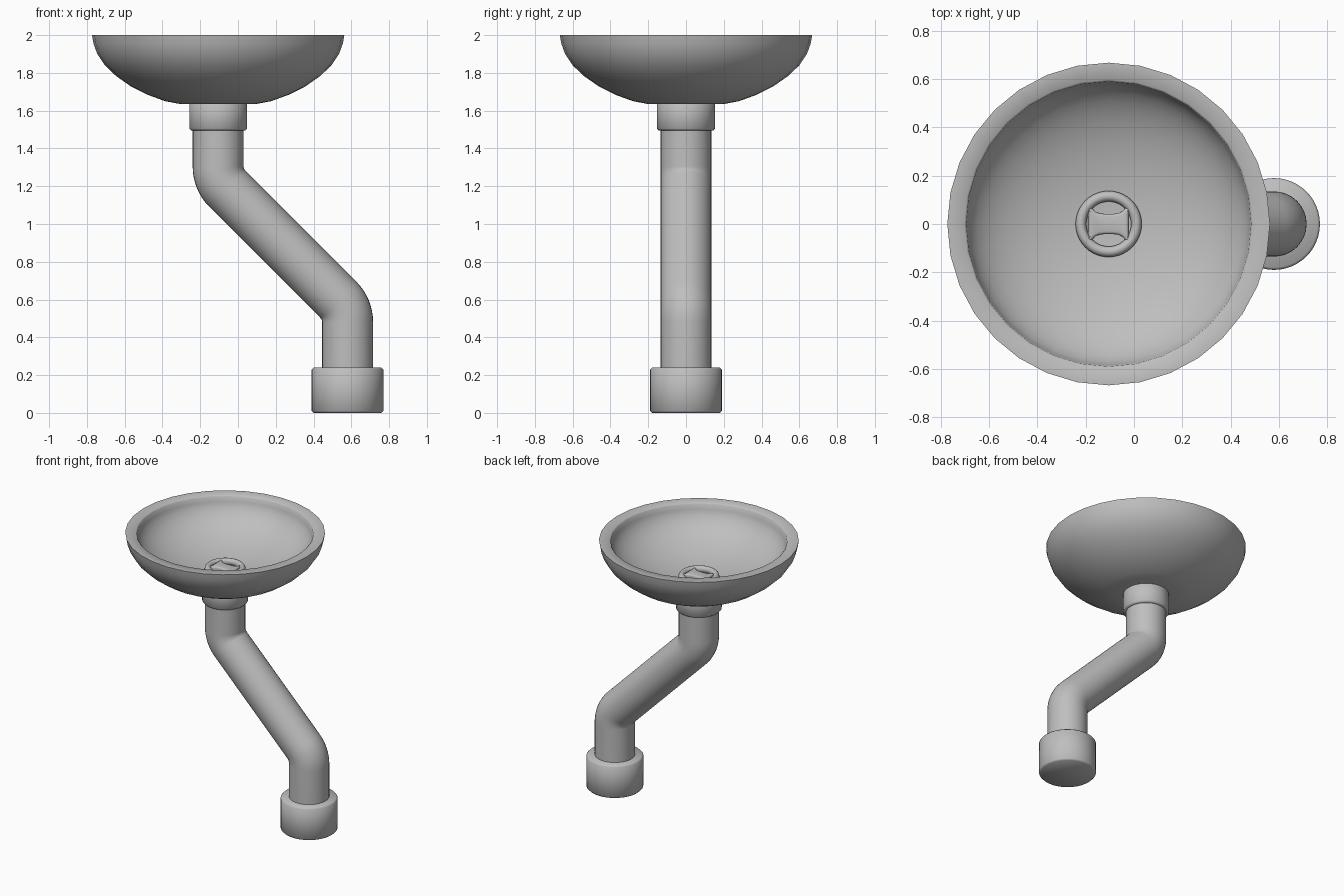
import bpy, bmesh, math
from mathutils import Vector

cube = bpy.data.objects.get("Cube")
if cube:
    bpy.data.objects.remove(cube, do_unlink=True)

GREY = (0.52, 0.52, 0.52, 1.0)
mat = bpy.data.materials.new("plain grey")
mat.use_nodes = True
mat.diffuse_color = GREY
mat.node_tree.nodes["Principled BSDF"].inputs["Base Color"].default_value = GREY

BOWL_X, FOOT_X = -0.105, 0.58


def finish(obj, angle=35):
    obj.data.materials.clear()
    obj.data.materials.append(mat)
    bpy.ops.object.select_all(action='DESELECT')
    obj.select_set(True)
    bpy.context.view_layer.objects.active = obj
    bpy.ops.object.shade_smooth_by_angle(angle=math.radians(angle))


def add_mesh(name, bm, x, angle):
    bmesh.ops.recalc_face_normals(bm, faces=bm.faces)
    mesh = bpy.data.meshes.new(name)
    bm.to_mesh(mesh)
    bm.free()
    obj = bpy.data.objects.new(name, mesh)
    obj.location.x = x
    bpy.context.collection.objects.link(obj)
    finish(obj, angle)


def lathe(name, profile, x, steps=32, angle=35):
    """Spin a (radius, height) profile round the vertical axis at x."""
    bm = bmesh.new()
    verts = [bm.verts.new((r, 0, z)) for r, z in profile]
    edges = [bm.edges.new(pair) for pair in zip(verts, verts[1:])]
    bmesh.ops.spin(bm, geom=verts + edges, cent=(0, 0, 0), axis=(0, 0, 1),
                   angle=math.tau, steps=steps)
    bmesh.ops.remove_doubles(bm, verts=bm.verts, dist=0.0002)
    add_mesh(name, bm, x, angle)


def collar(name, x, radius, low, high, b=0.01):
    lathe(name, [(0, low), (radius - b, low), (radius, low + b),
                 (radius, high - b), (radius - b, high), (0, high)], x, 48, 50)


# Bowl: flat-bottomed outer shell, flat rim with a softened inner edge, inner shell
outer = [(0, 1.633), (0.2, 1.635), (0.28, 1.65), (0.376, 1.685), (0.46, 1.727),
         (0.54, 1.783), (0.6, 1.84), (0.64, 1.9), (0.66, 1.955), (0.668, 2)]
inner = [(0.59 * math.cos(t), 1.992 - 0.277 * math.sin(t))
         for t in (math.pi / 2 * i / 12 for i in range(13))]
lathe("basin", outer + [(0.598, 2)] + inner, BOWL_X, angle=50)

# Collars at both ends of the pipe
collar("upper_collar", BOWL_X, 0.153, 1.495, 1.66)
collar("foot_collar", FOOT_X, 0.19, 0, 0.24)

# Pipe: path with two rounded 45 degree bends
corners = [Vector(p) for p in ((BOWL_X, 0, 1.65), (BOWL_X, 0, 1.235),
                               (FOOT_X, 0, 0.55), (FOOT_X, 0, 0.1))]
BEND = 0.165
path = [corners[0]]
for before, corner, after in zip(corners, corners[1:], corners[2:]):
    u, v = (before - corner).normalized(), (after - corner).normalized()
    half = u.angle(v) / 2
    centre = corner + (u + v).normalized() * BEND / math.sin(half)
    start = (corner + u * BEND / math.tan(half) - centre).normalized()
    end = (corner + v * BEND / math.tan(half) - centre).normalized()
    path += [centre + start.slerp(end, i / 8) * BEND for i in range(9)]
path.append(corners[-1])

curve = bpy.data.curves.new("pipe", 'CURVE')
curve.dimensions = '3D'
curve.bevel_depth = 0.135
curve.bevel_resolution = 14
curve.use_fill_caps = True
spline = curve.splines.new('POLY')
spline.points.add(len(path) - 1)
for point, co in zip(spline.points, path):
    point.co = (*co, 1)
pipe = bpy.data.objects.new("pipe", curve)
bpy.context.collection.objects.link(pipe)
bpy.ops.object.select_all(action='DESELECT')
pipe.select_set(True)
bpy.context.view_layer.objects.active = pipe
bpy.ops.object.convert(target='MESH')
finish(bpy.context.object)

# Drain: rounded ring
ring = [(0.115 + 0.022 * math.cos(a), 1.735 + 0.024 * math.sin(a))
        for a in (math.tau * i / 12 for i in range(13))]
lathe("drain_ring", ring, BOWL_X, 40)

# Drain: bar across the ring, flared at both ends, with rounded edges
bm = bmesh.new()
xs = [0.085 * i / 8 for i in range(-8, 9)]
outline = [(x, 0.042 + 0.025 * (x / 0.07) ** 4) for x in xs]
outline += [(x, -y) for x, y in reversed(outline)]
base = bm.faces.new([bm.verts.new((x, y, 1.715)) for x, y in outline])
top = bmesh.ops.extrude_face_region(bm, geom=[base])["geom"]
bmesh.ops.translate(bm, vec=(0, 0, 0.038),
                    verts=[g for g in top if isinstance(g, bmesh.types.BMVert)])
rim = [e for e in bm.edges if all(v.co.z > 1.74 for v in e.verts)]
bmesh.ops.bevel(bm, geom=rim, offset=0.012, segments=3, profile=0.5, affect='EDGES')
add_mesh("drain_bar", bm, BOWL_X, 40)
